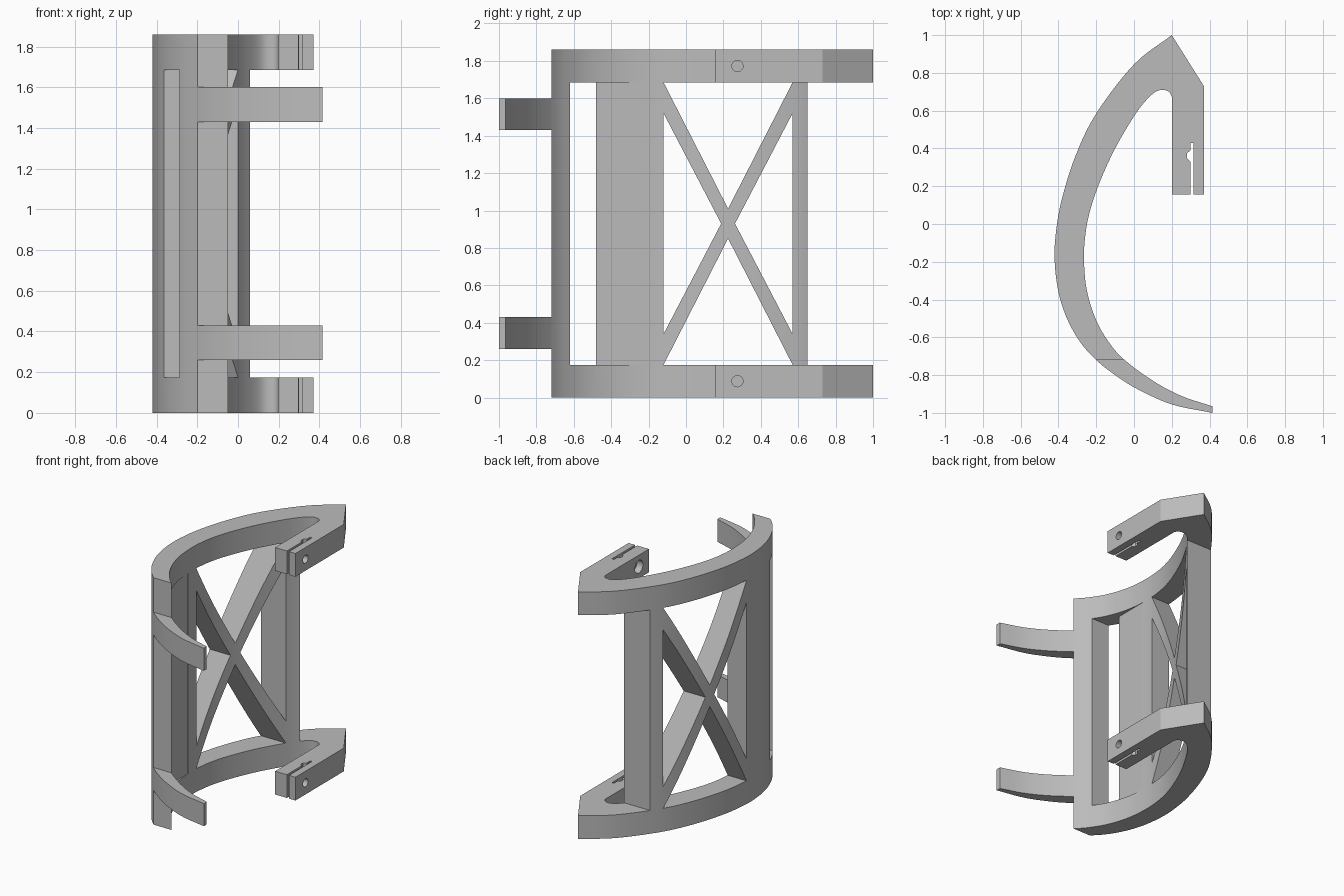
import bpy, bmesh, math
from mathutils import Vector, Matrix

cube = bpy.data.objects.get("Cube")
if cube:
    bpy.data.objects.remove(cube)

HEIGHT, BAND = 1.86, 0.175      # overall height, end band height
MID = HEIGHT / 2
END_Y = -0.72                   # front face of the shell

grey = bpy.data.materials.new("plain grey")
grey.use_nodes = True
colour = (0.5, 0.5, 0.5, 1)
grey.diffuse_color = colour
grey.node_tree.nodes["Principled BSDF"].inputs["Base Color"].default_value = colour


def spline(points, steps=5):
    """Smooth curve through the points."""
    p = [Vector(q) for q in points]
    p = [p[0] * 2 - p[1]] + p + [p[-1] * 2 - p[-2]]
    out = []
    for a, b, c, d in zip(p, p[1:], p[2:], p[3:]):
        for i in range(steps):
            t = i / steps
            out.append(0.5 * (2 * b + (c - a) * t + (2 * a - 5 * b + 4 * c - d) * t * t
                              + (3 * b - a - 3 * c + d) * t ** 3))
    return out + [p[-2]]


def prism(name, outline, low, high, axis="z"):
    """Extrude an (x, y) outline along z, or a (y, z) outline along x."""
    place = (lambda u, v, w: (u, v, w)) if axis == "z" else (lambda u, v, w: (w, u, v))
    bm = bmesh.new()
    face = bm.faces.new([bm.verts.new(place(u, v, low)) for u, v in outline])
    top = bmesh.ops.extrude_face_region(bm, geom=[face])["geom"]
    verts = [g for g in top if isinstance(g, bmesh.types.BMVert)]
    bmesh.ops.translate(bm, verts=verts, vec=place(0, 0, high - low))
    bmesh.ops.recalc_face_normals(bm, faces=bm.faces)
    return finish(name, bm)


def finish(name, bm):
    mesh = bpy.data.meshes.new(name)
    bm.to_mesh(mesh)
    bm.free()
    mesh.materials.append(grey)
    obj = bpy.data.objects.new(name, mesh)
    bpy.context.collection.objects.link(obj)
    return obj


def rod(name, y, z, radius, low, high):
    """Cylinder along x."""
    circle = [(y + radius * math.cos(i * math.tau / 24), z + radius * math.sin(i * math.tau / 24))
              for i in range(24)]
    return prism(name, circle, low, high, "x")


def box(name, x0, x1, y0, y1, z0, z1):
    return prism(name, [(x0, y0), (x1, y0), (x1, y1), (x0, y1)], z0, z1)


# Outer curve from the peak to the finger tip, inner curve back to the hook
outer = spline([(0.2, 1), (0, 0.845), (-0.2, 0.585), (-0.31, 0.36), (-0.385, 0.12),
                (-0.415, -0.06), (-0.42, -0.2), (-0.4, -0.36), (-0.355, -0.5),
                (-0.285, -0.625), (-0.2, END_Y), (-0.1, -0.8), (0.02, -0.875),
                (0.2, -0.955), (0.415, -1)])
inner = spline([(0.415, -0.965), (0.25, -0.91), (0.1, -0.83), (-0.05, END_Y), (-0.13, -0.63),
                (-0.2, -0.51), (-0.25, -0.35), (-0.265, -0.18), (-0.255, -0.04),
                (-0.23, 0.08), (-0.18, 0.225), (-0.1, 0.4), (0, 0.57), (0.06, 0.65),
                (0.11, 0.697), (0.15, 0.71), (0.185, 0.7), (0.2, 0.675)])

# Hook arm with its slit
hook = [(0.2, 0.155), (0.298, 0.155), (0.298, 0.33), (0.28, 0.35), (0.28, 0.375),
        (0.3, 0.39), (0.3, 0.43), (0.316, 0.43), (0.316, 0.155), (0.37, 0.155), (0.37, 0.73)]
eps = 1e-4
shell_outline = ([p for p in outer if p.y > END_Y - eps]
                 + [p for p in inner if p.y > END_Y - eps] + hook)
shell = prism("curved_shell", shell_outline, 0, HEIGHT)

# Cutters: gap between the hooks, front slot, recess behind the panel
low, high = BAND, HEIGHT - BAND
cutters = [
    prism("hook_gap", [(-1, 0.65), (0.12, 0.65), (0.12, 0), (1, 0), (1, 1.2), (-1, 1.2)], low, high),
    box("front_slot", -1, 0.1, -0.62, -0.48, low, high),
    box("panel_recess", -0.265, 0, -0.485, -0.22, low, high),
]
# Four triangles that leave the cross brace
y0, y1 = -0.12, 0.57
yc = (y0 + y1) / 2
for s in (-1, 1):
    side = y0 if s < 0 else y1
    cutters.append(prism("side_triangle", [(side, MID - 0.59), (side, MID + 0.59),
                                           (yc + s * 0.037, MID)], -1, 0.15, "x"))
    cutters.append(prism("end_triangle", [(y0, MID + s * (MID - BAND)), (y1, MID + s * (MID - BAND)),
                                          (yc, MID + s * 0.08)], -1, 0.15, "x"))
# Screw holes and their wider inner pockets
for z in (BAND / 2, HEIGHT - BAND / 2):
    cutters.append(rod("screw_hole", 0.275, z, 0.03, 0.15, 0.45))
    cutters.append(rod("screw_pocket", 0.275, z, 0.048, 0.15, 0.25))

for c in cutters:
    m = shell.modifiers.new(c.name, "BOOLEAN")
    m.operation, m.solver, m.object = "DIFFERENCE", "EXACT", c
bpy.context.view_layer.update()
result = bpy.data.meshes.new_from_object(shell.evaluated_get(bpy.context.evaluated_depsgraph_get()))
shell.modifiers.clear()
shell.data = result
for c in cutters:
    bpy.data.objects.remove(c)

# Curved fingers on the front face
finger_outline = ([p for p in outer if p.y < END_Y + eps]
                  + [p for p in inner if p.y < END_Y + eps])
parts = [shell]
for name, z in (("lower_finger", 0.26), ("upper_finger", 1.43)):
    parts.append(prism(name, finger_outline, z, z + 0.17))

bpy.ops.object.select_all(action="DESELECT")
for p in parts:
    p.select_set(True)
bpy.context.view_layer.objects.active = shell
bpy.ops.object.shade_smooth_by_angle(angle=math.radians(25))
